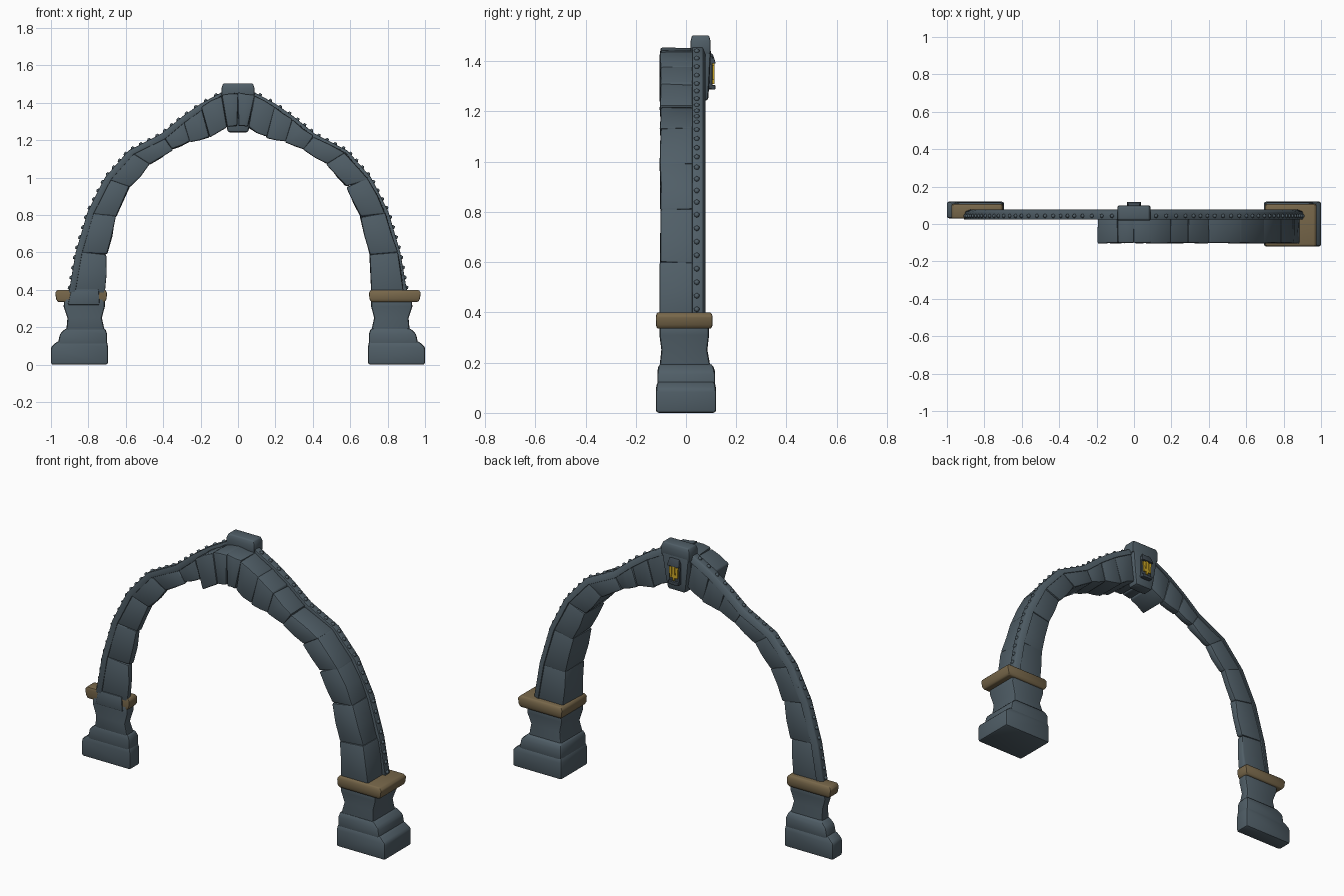
import bpy, bmesh, math, random
from mathutils import Vector, Matrix

if "Cube" in bpy.data.objects:
    bpy.data.objects.remove(bpy.data.objects["Cube"])

random.seed(4)

def mat(name, c):
    m = bpy.data.materials.new(name)
    m.diffuse_color = (*c, 1)
    m.use_nodes = True
    m.node_tree.nodes["Principled BSDF"].inputs["Base Color"].default_value = m.diffuse_color
    return m

STONE = mat("slate stone", (0.080, 0.112, 0.135))
BRONZE = mat("dull bronze", (0.185, 0.135, 0.068))
GOLD = mat("gold", (0.62, 0.40, 0.02))
DARK = mat("dark iron", (0.050, 0.068, 0.085))

def finish(name, bm, material, bevel=0.0, angle=35):
    bmesh.ops.recalc_face_normals(bm, faces=bm.faces)
    if bevel:
        edges = [e for e in bm.edges if e.calc_face_angle(0) > 0.5]
        bmesh.ops.bevel(bm, geom=edges, offset=bevel, segments=2,
                        affect='EDGES', profile=0.5, clamp_overlap=True)
    me = bpy.data.meshes.new(name)
    bm.to_mesh(me)
    bm.free()
    me.materials.append(material)
    ob = bpy.data.objects.new(name, me)
    bpy.context.collection.objects.link(ob)
    bpy.context.view_layer.objects.active = ob
    ob.select_set(True)
    bpy.ops.object.shade_smooth_by_angle(angle=math.radians(angle))
    ob.select_set(False)
    return ob

def loft(bm, rings):
    """Skin closed rings of points and cap both ends."""
    vs = [[bm.verts.new(p) for p in r] for r in rings]
    n = len(vs[0])
    for a, b in zip(vs, vs[1:]):
        for i in range(n):
            bm.faces.new((a[i], a[(i + 1) % n], b[(i + 1) % n], b[i]))
    bm.faces.new(vs[0])
    bm.faces.new(vs[-1])

def layers(name, side, rows, material, front=None, bevel=0.012):
    """Stacked rectangles: z, inner x, outer x, front y, back y."""
    bm = bmesh.new()
    rings = []
    for z, xi, xo, yf, yb in rows:
        if front is not None:
            yf = front
        rings.append([(side * xi, yf, z), (side * xo, yf, z),
                      (side * xo, yb, z), (side * xi, yb, z)])
    loft(bm, rings)
    return finish(name, bm, material, bevel)

# Arch stations from springing to crown: outer x, outer z, inner x, inner z
ARCH = [(.905, .385, .715, .385), (.868, .60, .702, .59), (.805, .815, .655, .79),
        (.712, 1.0, .58, .95), (.585, 1.145, .475, 1.07), (.41, 1.235, .35, 1.15),
        (.30, 1.325, .255, 1.19), (.20, 1.395, .15, 1.215),
        (.09, 1.455, .055, 1.27), (0, 1.468, 0, 1.275)]

def station(side, s, lip):
    o, i = Vector((side * s[0], 0, s[1])), Vector((side * s[2], 0, s[3]))
    return o + (i - o).normalized() * lip, i

def jig(a=0.006):
    return random.uniform(-a, a)

# Voussoir blocks: full depth on the right and crown, back slice on the left
for side, label in ((1, "right"), (-1, "left")):
    for k in range(len(ARCH) - 1):
        thin = side < 0 and k < 7
        yf, yb = (0.028 if thin else -0.103), 0.072
        bm = bmesh.new()
        rings = []
        ends = [station(side, ARCH[k], .016), station(side, ARCH[k + 1], .016)]
        for t in (-0.01, 0.5, 1.01):
            o = ends[0][0].lerp(ends[1][0], t)
            i = ends[0][1].lerp(ends[1][1], t)
            mid = (o + i) / 2
            g = (1.05 if k < 5 else 1.0) if t == 0.5 else 1.0
            o, i = mid + (o - mid) * g, mid + (i - mid) * g
            rings.append([(p.x + jig(.005), y + jig(.003), p.z + jig(.005))
                          for p, y in ((o, yf), (i, yf), (i, yb), (o, yb))])
        loft(bm, rings)
        finish(f"{label}_arch_block_{k + 1}", bm, STONE, 0.009, 40)

# Riveted trim along the outer edge of the whole arch
path = [(1, s) for s in ARCH] + [(-1, s) for s in reversed(ARCH[:-1])]
bm = bmesh.new()
rings = []
for side, s in path:
    o, _ = station(side, s, 0)
    low, _ = station(side, s, 0.035)
    rings.append([(o.x, .024, o.z), (o.x, .066, o.z), (low.x, .080, low.z), (low.x, .024, low.z)])
loft(bm, rings)
finish("outer_trim", bm, STONE, 0.004)

bm = bmesh.new()
for (sa, a), (sb, b) in zip(path, path[1:]):
    pa, pb = station(sa, a, 0)[0], station(sb, b, 0)[0]
    n = max(2, round((pb - pa).length / 0.052))
    for j in range(n):
        p = pa.lerp(pb, (j + .5) / n) + Vector((0, .043, 0))
        bmesh.ops.create_icosphere(bm, subdivisions=1, radius=0.012,
                                   matrix=Matrix.Translation(p))
finish("trim_rivets", bm, STONE, 0, 60)

# Piers: plinth, sloped step, waisted shaft
PLINTH = [(0, .695, 1, -.12, .12), (.095, .695, 1, -.12, .12), (.125, .70, .965, -.114, .114)]
STEP = [(.10, .70, .965, -.114, .116), (.165, .70, .952, -.114, .116), (.195, .71, .92, -.108, .105)]
SHAFT = [(.18, .712, .918, -.106, .098), (.25, .728, .912, -.098, .085),
         (.31, .712, .932, -.106, .092), (.36, .712, .93, -.106, .092)]
BAND = [(.335, .712, .962, -.115, .100), (.35, .703, .972, -.12, .106),
        (.385, .700, .978, -.12, .106), (.40, .71, .965, -.115, .10)]
for side, label, front in ((1, "right", None), (-1, "left", .03)):
    layers(label + "_plinth", side, PLINTH, STONE, front)
    layers(label + "_step", side, STEP, STONE, front)
    layers(label + "_shaft", side, SHAFT, STONE, front)
    layers(label + "_band", side, BAND, BRONZE, front, 0.006)

# Stone core showing through the cut face of the left band
layers("left_band_core", -1, [(.32, .74, .91, .024, .06), (.402, .745, .89, .024, .06)], STONE, bevel=.004)

# Keystone: tapered wedge with a wide cap
layers("keystone", 1, [(1.242, -.055, .055, .02, .088), (1.30, -.065, .065, .02, .092),
                       (1.45, -.085, .085, .02, .10)], STONE)
layers("keystone_cap", 1, [(1.43, -.088, .088, .018, .098), (1.48, -.088, .088, .018, .098),
                           (1.503, -.08, .08, .024, .092)], STONE, bevel=.006)

# Crest on the back of the keystone: iron frame, gold bars
layers("crest_plate", 1, [(1.29, -.033, .033, .085, .105), (1.42, -.036, .036, .085, .105)], DARK, bevel=.003)
layers("crest_hood", 1, [(1.39, -.038, .038, .09, .119), (1.43, -.03, .03, .09, .106)], DARK, bevel=.003)
layers("crest_sill", 1, [(1.287, -.03, .03, .09, .117), (1.305, -.034, .034, .09, .117)], DARK, bevel=.003)
for x, z0, z1 in ((-.019, 1.325, 1.385), (0, 1.31, 1.39), (.019, 1.325, 1.385)):
    layers("crest_gold_bar", 1, [(z0, x - .005, x + .005, .104, .113),
                                 (z1, x - .009, x + .009, .104, .113)], GOLD, bevel=0)
layers("crest_gold_bridge", 1, [(1.325, -.024, .024, .104, .112),
                                (1.343, -.026, .026, .104, .112)], GOLD, bevel=0)
